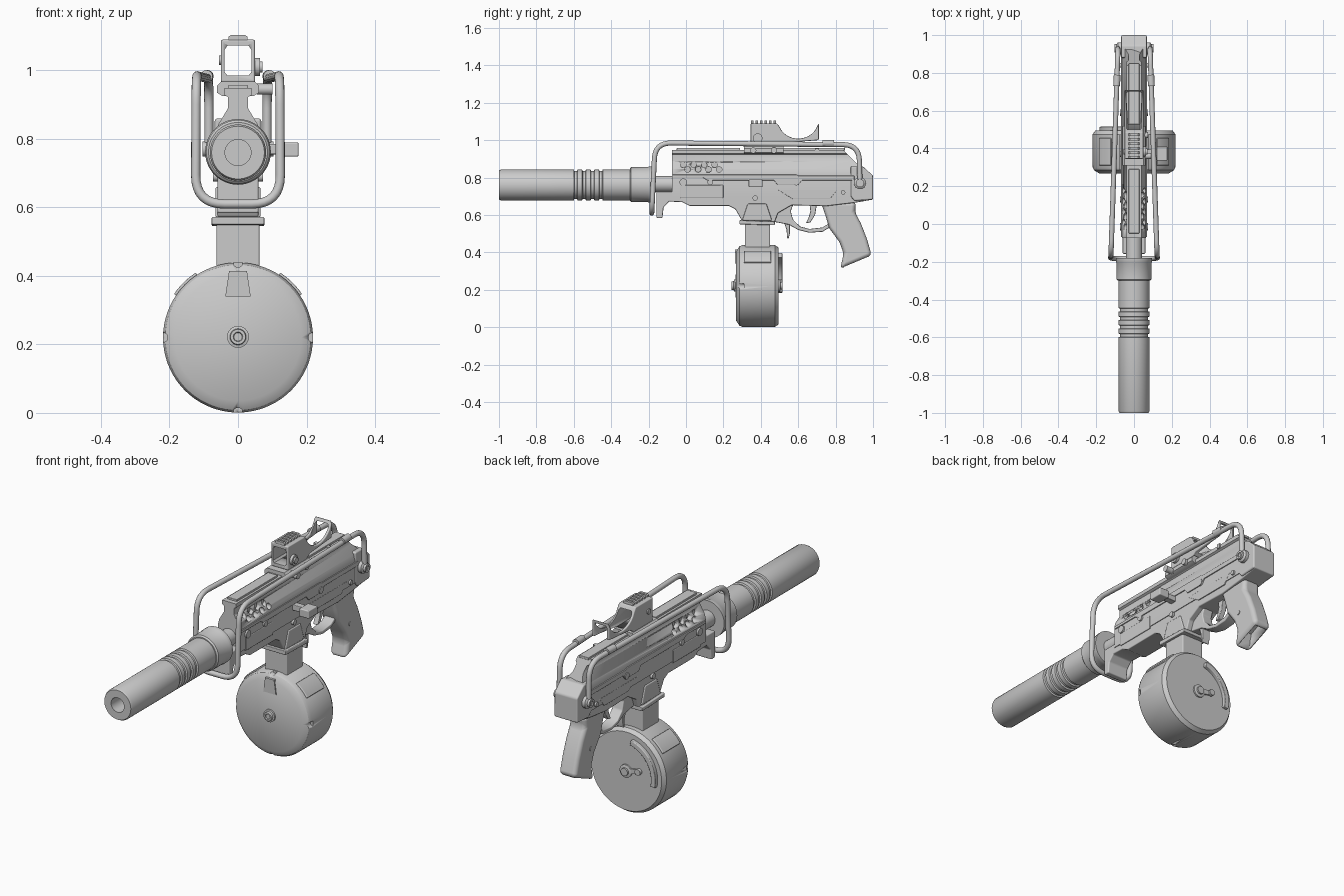
import bpy, bmesh, math
from mathutils import Vector

if "Cube" in bpy.data.objects:
    bpy.data.objects.remove(bpy.data.objects["Cube"])


def make(name, bm, bevel=0, segs=2):
    bmesh.ops.recalc_face_normals(bm, faces=bm.faces)
    me = bpy.data.meshes.new(name)
    bm.to_mesh(me)
    bm.free()
    ob = bpy.data.objects.new(name, me)
    bpy.context.collection.objects.link(ob)
    if bevel:
        m = ob.modifiers.new("bevel", 'BEVEL')
        m.width, m.segments, m.limit_method, m.harden_normals = bevel, segs, 'ANGLE', True
    return ob


def prism(name, pts, lo, hi, axis='x', bevel=0, segs=2):
    """Extrude a 2D outline along x (points are y,z) or along y (points are x,z)."""
    bm = bmesh.new()
    at = (lambda s, p: (s, *p)) if axis == 'x' else (lambda s, p: (p[0], s, p[1]))
    a, b = ([bm.verts.new(at(s, p)) for p in pts] for s in (lo, hi))
    bm.faces.new(a)
    bm.faces.new(b)
    for i in range(len(pts)):
        j = (i + 1) % len(pts)
        bm.faces.new((a[i], a[j], b[j], b[i]))
    return make(name, bm, bevel, segs)


def box(name, x, y, z, bevel=0):
    return prism(name, [(y[0], z[0]), (y[1], z[0]), (y[1], z[1]), (y[0], z[1])], *x, bevel=bevel)


def lathe(name, prof, axis='y', loc=(0, 0, 0), n=48):
    """Revolve (radius, distance) points about the x or y axis through loc."""
    bm = bmesh.new()
    rings = []
    for r, t in prof:
        ring = []
        for i in range(n if r else 1):
            c, s = r * math.cos(2 * math.pi * i / n), r * math.sin(2 * math.pi * i / n)
            ring.append(bm.verts.new(Vector(loc) + Vector((c, t, s) if axis == 'y' else (t, c, s))))
        rings.append(ring)
    for a, b in zip(rings, rings[1:]):
        for i in range(n):
            j = (i + 1) % n
            f = [a[i % len(a)], a[j % len(a)], b[j % len(b)], b[i % len(b)]]
            bm.faces.new(list(dict.fromkeys(f)))
    return make(name, bm)


def disc(name, r, x0, x1, y, z, axis='x', n=24):
    loc = (0, y, z) if axis == 'x' else (y, 0, z)
    return lathe(name, [(0, x0), (r, x0), (r, x1), (0, x1)], axis, loc, n)


def fillet(pts, rad):
    pts = [Vector(p) for p in pts]
    out = [pts[0]]
    for p, q, r in zip(pts, pts[1:], pts[2:]):
        a, b = q + (p - q).normalized() * rad, q + (r - q).normalized() * rad
        for i in range(9):
            t = i / 8
            out.append(a * (1 - t) ** 2 + q * 2 * t * (1 - t) + b * t * t)
    return out + [pts[-1]]


def tube(name, pts, r):
    cu = bpy.data.curves.new(name, 'CURVE')
    cu.dimensions, cu.bevel_depth, cu.bevel_resolution, cu.use_fill_caps = '3D', r, 4, True
    sp = cu.splines.new('POLY')
    sp.points.add(len(pts) - 1)
    for q, p in zip(sp.points, pts):
        q.co = (*p, 1)
    tmp = bpy.data.objects.new(name, cu)
    bpy.context.collection.objects.link(tmp)
    me = bpy.data.meshes.new_from_object(tmp.evaluated_get(bpy.context.evaluated_depsgraph_get()))
    bpy.data.objects.remove(tmp)
    ob = bpy.data.objects.new(name, me)
    bpy.context.collection.objects.link(ob)


def cut(ob, cutter):
    cutter.hide_render = True
    cutter.display_type = 'WIRE'
    m = ob.modifiers.new("cut", 'BOOLEAN')
    m.operation, m.object, m.solver = 'DIFFERENCE', cutter, 'EXACT'


# Suppressor with grooves and bore, collar and barrel
prof = [(0, -.75), (.038, -.75), (.038, -1), (.077, -1), (.082, -.99)]
for y in (-.59, -.545, -.50, -.455):
    prof += [(.082, y - .01), (.074, y - .007), (.074, y + .007), (.082, y + .01)]
lathe("suppressor", prof + [(.082, -.29), (0, -.29)], loc=(0, 0, .76))
lathe("suppressor_collar", [(0, -.30), (.086, -.30), (.093, -.293), (.093, -.205), (.096, -.2),
                            (.096, -.18), (0, -.18)], loc=(0, 0, .762))
lathe("barrel", [(0, -.2), (.043, -.2), (.043, 0), (0, 0)], loc=(0, 0, .765))

# Upper receiver: cross-section run along y, with a sloping back end
half = [(.04, .948), (.04, .928), (.029, .922), (.029, .89), (.056, .845), (.064, .815), (.064, .70)]
upper = prism("upper_receiver", half + [(-x, z) for x, z in reversed(half)], -.075, .84, 'y')
for v in upper.data.vertices:
    if v.co.y > .5:
        v.co.y += min(.12, (.948 - v.co.z) * 1.0)
for i in range(4):
    for dy, z in ((0, .868), (.024, .843)):
        for s in (1, -1):
            cut(upper, disc("vent_cutter", .015, s * .03, s * .1, -.015 + i * .056 + dy, z, n=16))
for y0, y1 in ((-.05, .29), (.51, .85)):
    box("top_rail", (-.028, .028), (y0, y1), (.945, .958), .003)
box("top_rib_front", (-.045, .045), (.69, .71), (.93, .955))

# Lower receiver with the hand stop at the front
prism("lower_receiver", [(-.158, .725), (-.158, .583), (-.126, .583), (-.12, .64), (-.09, .672),
      (-.02, .668), (.02, .648), (.23, .648), (.265, .63), (.297, .572), (.474, .562), (.492, .61),
      (.565, .652), (.747, .647), (.90, .665), (1, .682), (1, .80), (-.07, .80), (-.07, .725)],
      -.06, .06, bevel=.006)
prism("rear_cap", [(.88, .86), (.945, .86), (1, .81), (1, .682), (.90, .675), (.88, .7)],
      -.068, .068, bevel=.008)
prism("magazine_well_lip", [(.285, .55), (.475, .545), (.475, .565), (.285, .572)], -.077, .077, bevel=.004)
prism("magazine_well", [(.30, .57), (.46, .57), (.43, .66), (.33, .66)], -.066, .066, bevel=.006)

# Side details on both faces
for s in (1, -1):
    prism("side_ridge", [(-.07, .80), (.09, .80), (.115, .785), (.47, .785), (.49, .76), (.60, .76),
          (.62, .785), (.90, .785), (.90, .81), (.60, .81), (.59, .815), (-.07, .815)],
          s * .055, s * .069, bevel=.002)
    prism("side_panel", [(.49, .735), (.81, .735), (.77, .685), (.57, .685)], s * .055, s * .065, bevel=.002)
    box("fore_plate", (s * .055, s * .066), (-.03, .20), (.69, .76), .004)
    for y, z, r in ((-.015, .775, .02), (.13, .775, .015), (.37, .69, .014), (.59, .775, .017), (.84, .72, .012)):
        disc("pin", r, s * .05, s * .073, y, z)
    # Stock pivots
    lathe("stock_pivot", [(0, s * .06), (.032, s * .06), (.032, s * .085), (.022, s * .092),
                          (.022, s * .104), (.012, s * .104), (.012, s * .098), (0, s * .098)],
          'x', (0, .93, .77), 24)
    # Stock tube sleeves
    tube("stock_sleeve", [(s * .092, .73, .983), (s * .089, .79, .983)], .018)

# Cocking handle, right side only
box("cocking_stem", (.05, .13), (.36, .395), (.755, .785), .004)
prism("cocking_handle", [(.12, .748), (.177, .748), (.177, .79), (.12, .79)], .335, .41, 'y', bevel=.005)

# Folded wire stock: one tube bent round the whole weapon
side = [(.085, .93, .77), (.085, .925, .975), (.122, -.165, .985), (.124, -.183, .61)]
path = side + [(-x, y, z) for x, y, z in reversed(side)]
tube("wire_stock", fillet(path, .085), .0135)

# Grip, hollow underneath
grip = prism("grip", [(.72, .67), (.745, .60), (.765, .53), (.82, .455), (.843, .395), (.825, .312),
             (.993, .383), (.968, .47), (.935, .555), (.903, .615), (.91, .67)], -.05, .05, bevel=.022, segs=4)
cut(grip, prism("grip_cutter", [(.84, .28), (.848, .36), (.858, .40), (.945, .44), (.975, .37), (1.0, .34)],
                -.035, .035))
for s in (1, -1):
    disc("grip_screw", .012, s * .04, s * .053, .86, .49)

# Trigger guard, trigger and magazine catch
outer = [(.46, .565), (.55, .548), (.60, .52), (.66, .505), (.73, .51), (.78, .54)]
inner = [(.78, .565), (.73, .533), (.66, .525), (.61, .538), (.572, .575), (.56, .62), (.575, .66), (.49, .66)]
prism("trigger_guard", outer + inner, -.03, .03, bevel=.006)
prism("trigger", [(.66, .66), (.70, .66), (.69, .60), (.665, .56), (.64, .555), (.655, .585), (.665, .62)],
      -.014, .014, bevel=.004)
prism("magazine_catch", [(.52, .57), (.555, .57), (.555, .50), (.548, .472), (.54, .475), (.538, .52)],
      -.022, .022, bevel=.004)

# Sight mount
prism("sight_mount", [(-.045, .925), (-.062, .935), (-.062, .955), (-.05, .967), (.05, .967),
                      (.062, .955), (.062, .935), (.045, .925)], .31, .52, 'y')
for y in (.36, .47):
    disc("mount_screw", .016, .055, .1 if y < .4 else .075, y, .945)
# Sight body: concave outline with a tunnel through it
arc = [(.60 + .105 * math.cos(a), 1.10 - .092 * math.sin(a))
       for a in [math.pi * (1 - (i + 1.5) / 14) for i in range(12)]]
sight = prism("sight_body", [(.345, .965), (.345, 1.09), (.487, 1.09)] + arc +
              [(.71, 1.09), (.71, 1.0), (.53, .985), (.50, .965)], -.05, .05, bevel=.008)
cut(sight, prism("tunnel_cutter", [(-.031, .985), (.031, .985), (.039, .995), (.039, 1.06), (.031, 1.072),
                                   (-.031, 1.072), (-.039, 1.06), (-.039, .995)], .3, .8, 'y'))
for i in range(6):
    y = .347 + i * .024
    prism("sight_rail_tooth", [(-.028, 1.085), (.028, 1.085), (.028, 1.098), (.02, 1.104),
                               (-.02, 1.104), (-.028, 1.098)], y, y + .013, 'y')
lathe("sight_knob", [(0, .045), (.026, .045), (.026, .064), (.016, .064), (.016, .072), (0, .072)],
      'x', (0, .383, 1.01), 24)
disc("sight_button", .014, -.056, -.045, .383, 1.03)

# Drum magazine
box("magazine_neck", (-.063, .063), (.315, .45), (.40, .60), .006)
drum = lathe("drum", [(0, .265), (.185, .268), (.212, .285), (.219, .30), (.219, .475), (.205, .495), (0, .495)],
             loc=(0, 0, .22), n=72)
for a in range(4):
    c, s = math.cos(a * math.pi / 2), math.sin(a * math.pi / 2)
    cut(drum, disc("notch_cutter", .014, .25, .31, .219 * c, .22 + .219 * s, 'y', 16))
prism("drum_front_plate", [(-.026, .415), (.026, .415), (.037, .34), (-.037, .34)], .262, .30, 'y')
lathe("drum_hub_front", [(0, .25), (.012, .25), (.014, .244), (.022, .244), (.024, .255), (.032, .257),
                         (.032, .28), (0, .28)], loc=(0, 0, .222), n=24)
lathe("drum_hub_back", [(0, .48), (.034, .48), (.034, .503), (.02, .506), (.02, .515), (0, .515)],
      loc=(0, 0, .222), n=24)


def sector(r0, r1, a0, a1, n=16):
    ang = [math.radians(a0 + (a1 - a0) * i / n) for i in range(n + 1)]
    ring = [(r1, a) for a in ang] + [(r0, a) for a in reversed(ang)]
    return [(r * math.cos(a), .22 + r * math.sin(a)) for r, a in ring]


# Pads on the drum rim, winding arc and arm on the back
for a in (34, 123):
    prism("drum_pad", sector(.2, .226, a, a + 23, 6), .31, .455, 'y', bevel=.004)
prism("winding_arc", sector(.155, .182, 102, 192), .48, .515, 'y', bevel=.004)
prism("winding_arm", [(0, .235), (-.07, .25), (-.075, .225), (0, .21)], .485, .503, 'y')
disc("winding_pin", .016, .48, .512, -.075, .238, 'y')

# Smooth shading with sharp edges kept
for ob in bpy.context.scene.objects:
    ob.select_set(ob.type == 'MESH')
bpy.context.view_layer.objects.active = drum
bpy.ops.object.shade_smooth_by_angle(angle=math.radians(32))
